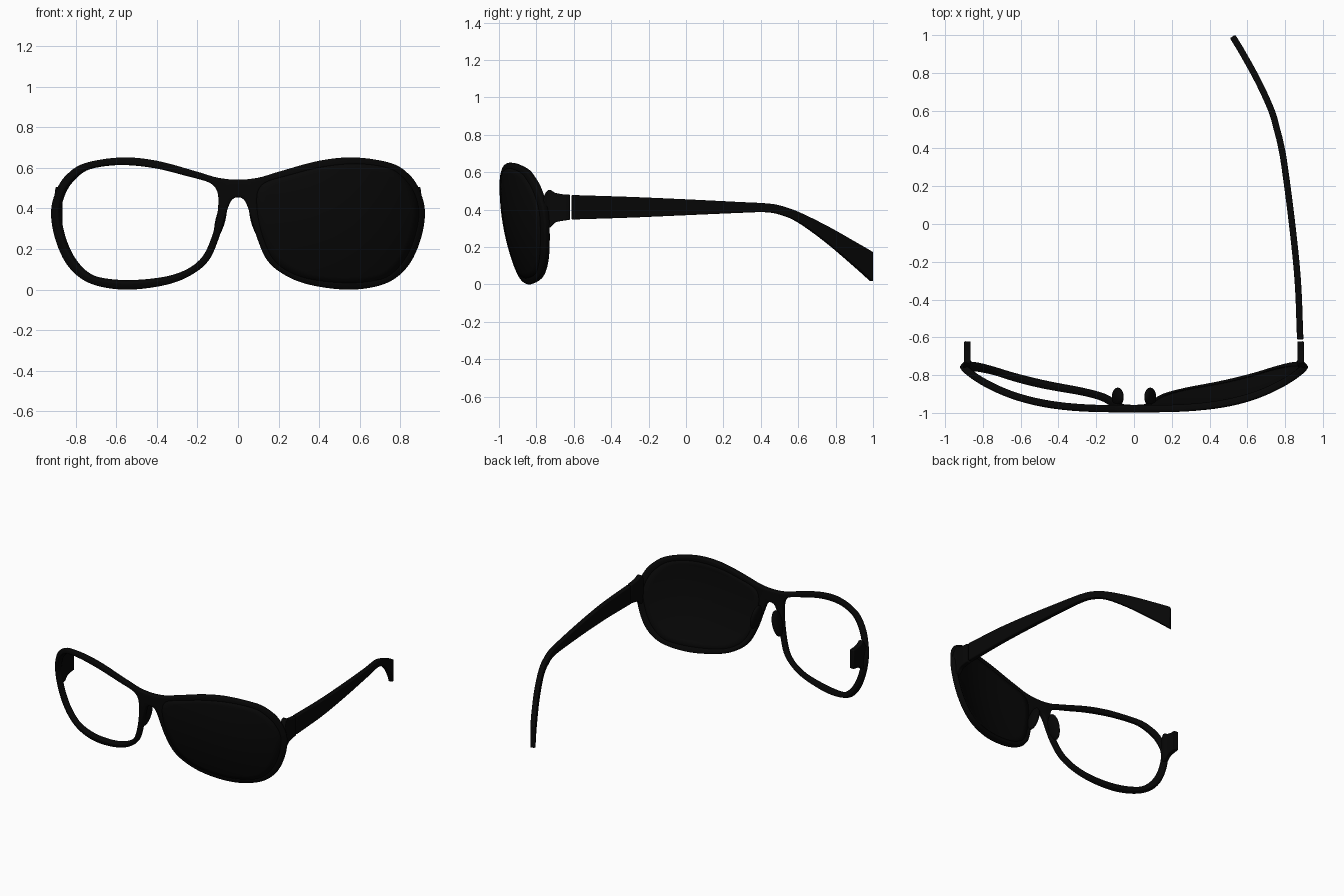
import bpy
import bmesh
from math import radians
from mathutils import Vector, Matrix

cube = bpy.data.objects.get("Cube")
if cube:
    bpy.data.objects.remove(cube)


def material(name, value):
    m = bpy.data.materials.new(name)
    m.use_nodes = True
    colour = (value, value, value, 1)
    m.diffuse_color = colour
    m.node_tree.nodes["Principled BSDF"].inputs["Base Color"].default_value = colour
    return m


FRAME = material("frame black", 0.002)
LENS = material("lens black", 0.0025)


def spline(points, steps):
    """Smooth curve through all points but the first and last, which only steer it."""
    p = [Vector(q) for q in points]
    out = []
    for a, b, c, d in zip(p, p[1:], p[2:], p[3:]):
        for i in range(steps):
            t = i / steps
            out.append(b + 0.5 * t * ((c - a) + t * ((2 * a - 5 * b + 4 * c - d)
                                                     + t * (3 * (b - c) + d - a))))
    return out + [p[-2]]


def front_y(x, z):
    """Wrapped and tilted surface shared by the rims and the lens."""
    return -0.978 + 0.305 * abs(x) ** 3.4 + 0.41 * (z - 0.53) ** 2


def build(name, bm, mat, mirror=False, thickness=0, bevel=0):
    bmesh.ops.recalc_face_normals(bm, faces=bm.faces)
    mesh = bpy.data.meshes.new(name)
    bm.to_mesh(mesh)
    bm.free()
    mesh.materials.append(mat)
    ob = bpy.data.objects.new(name, mesh)
    bpy.context.collection.objects.link(ob)
    bpy.ops.object.select_all(action="DESELECT")
    ob.select_set(True)
    bpy.context.view_layer.objects.active = ob
    bpy.ops.object.shade_smooth_by_angle(angle=radians(40))
    if mirror:
        ob.modifiers.new("Mirror", "MIRROR")
    if thickness:
        solid = ob.modifiers.new("Solidify", "SOLIDIFY")
        solid.thickness = thickness
        solid.offset = 0
    if bevel:
        bev = ob.modifiers.new("Bevel", "BEVEL")
        bev.width = bevel
        bev.segments = 3
        bev.limit_method = "ANGLE"
        bev.angle_limit = radians(50)


def bridge_rings(bm, rings):
    """Join closed rings of vertices with quads."""
    for r, s in zip(rings, rings[1:]):
        for i in range(len(r)):
            j = (i + 1) % len(r)
            bm.faces.new((r[i], r[j], s[j], s[i]))


# Rim outlines (x, z) from the bridge top, around the eye, to the bridge underside
outer = [(0, .541), (.1, .551), (.2, .58), (.4, .634), (.575, .65), (.75, .622),
         (.835, .568), (.885, .495), (.913, .387), (.895, .26), (.845, .14),
         (.77, .06), (.67, .018), (.525, .004), (.35, .028), (.23, .075),
         (.145, .145), (.096, .25), (.066, .35), (.043, .42), (.023, .448), (0, .455)]
inner = [(.125, .516), (.16, .534), (.24, .556), (.41, .598), (.58, .614), (.73, .594),
         (.805, .545), (.855, .475), (.878, .38), (.857, .26), (.81, .155),
         (.74, .08), (.66, .052), (.525, .043), (.36, .06), (.25, .098),
         (.175, .16), (.13, .255), (.105, .35), (.097, .42), (.097, .455), (.104, .488)]
STEPS = 5


def flip(q):
    return (-q[0], q[1])


inner_loop = spline([inner[-1]] + inner + inner[:2], STEPS)[:-1]
outer_loop = spline([flip(outer[1])] + outer + [flip(outer[-2])], STEPS)
low, high = outer_loop[-1], outer_loop[0]
outer_loop += [low.lerp(high, i / STEPS) for i in range(1, STEPS)]


def surface_ring(bm, points):
    return [bm.verts.new((p.x, front_y(p.x, p.y), p.y)) for p in points]


# Front frame: both rims and the bridge
bm = bmesh.new()
rings = [surface_ring(bm, [a.lerp(b, t) for a, b in zip(inner_loop, outer_loop)])
         for t in (0, 0.5, 1)]
bridge_rings(bm, rings)
build("front_frame", bm, FRAME, mirror=True, thickness=0.038, bevel=0.01)

# Left lens, nearly flush with the rim
bm = bmesh.new()
middle = Vector((0.5, 0.33))
edge = [a + (a - middle).normalized() * 0.015 for a in inner_loop]
rings = [surface_ring(bm, [middle.lerp(p, s / 8) for p in edge]) for s in range(8, 0, -1)]
bridge_rings(bm, rings)
hub = surface_ring(bm, [middle])[0]
last = rings[-1]
for i, v in enumerate(last):
    bm.faces.new((v, last[(i + 1) % len(last)], hub))
build("left_lens", bm, LENS, thickness=0.034)


def loft(name, stations, width, steps, mirror=False):
    """Flat bar through stations of (x, y, bottom, top)."""
    pts = [Vector(s) for s in stations]
    path = spline([2 * pts[0] - pts[1]] + pts + [2 * pts[-1] - pts[-2]], steps)
    bm = bmesh.new()
    rows = []
    for i, p in enumerate(path):
        along = path[min(i + 1, len(path) - 1)] - path[max(i - 1, 0)]
        side = Vector((along.y, -along.x)).normalized() * width / 2
        rows.append([bm.verts.new((p.x + k * side.x, p.y + k * side.y, z))
                     for k, z in ((1, p.z), (1, p.w), (-1, p.w), (-1, p.z))])
    bridge_rings(bm, rows)
    bm.faces.new(rows[0])
    bm.faces.new(rows[-1])
    build(name, bm, FRAME, mirror=mirror, bevel=0.006)


# Hinge end pieces on both rims
loft("end_pieces", [(.89, -.765, .32, .455), (.882, -.735, .3, .505), (.883, -.7, .33, .49),
                    (.883, -.66, .34, .482), (.882, -.621, .345, .48)], 0.035, 4, mirror=True)

# Left temple arm with its curved ear tip
loft("left_temple", [(.88, -.612, .347, .478), (.867, -.3, .357, .468), (.837, 0, .37, .455),
                     (.798, .3, .383, .44), (.777, .42, .386, .434), (.757, .5, .374, .422),
                     (.728, .6, .332, .387), (.66, .75, .225, .313), (.578, .9, .098, .228),
                     (.522, .993, .015, .174)], 0.034, 5)

# Nose pads leaning outward along the inner rims
bm = bmesh.new()
bmesh.ops.create_uvsphere(bm, u_segments=20, v_segments=14, radius=1)
bmesh.ops.transform(bm, verts=bm.verts, matrix=Matrix.Translation((.086, -.916, .345))
                    @ Matrix.Rotation(radians(-14), 4, "Y") @ Matrix.Diagonal((.024, .05, .09, 1)))
build("nose_pads", bm, FRAME, mirror=True)
